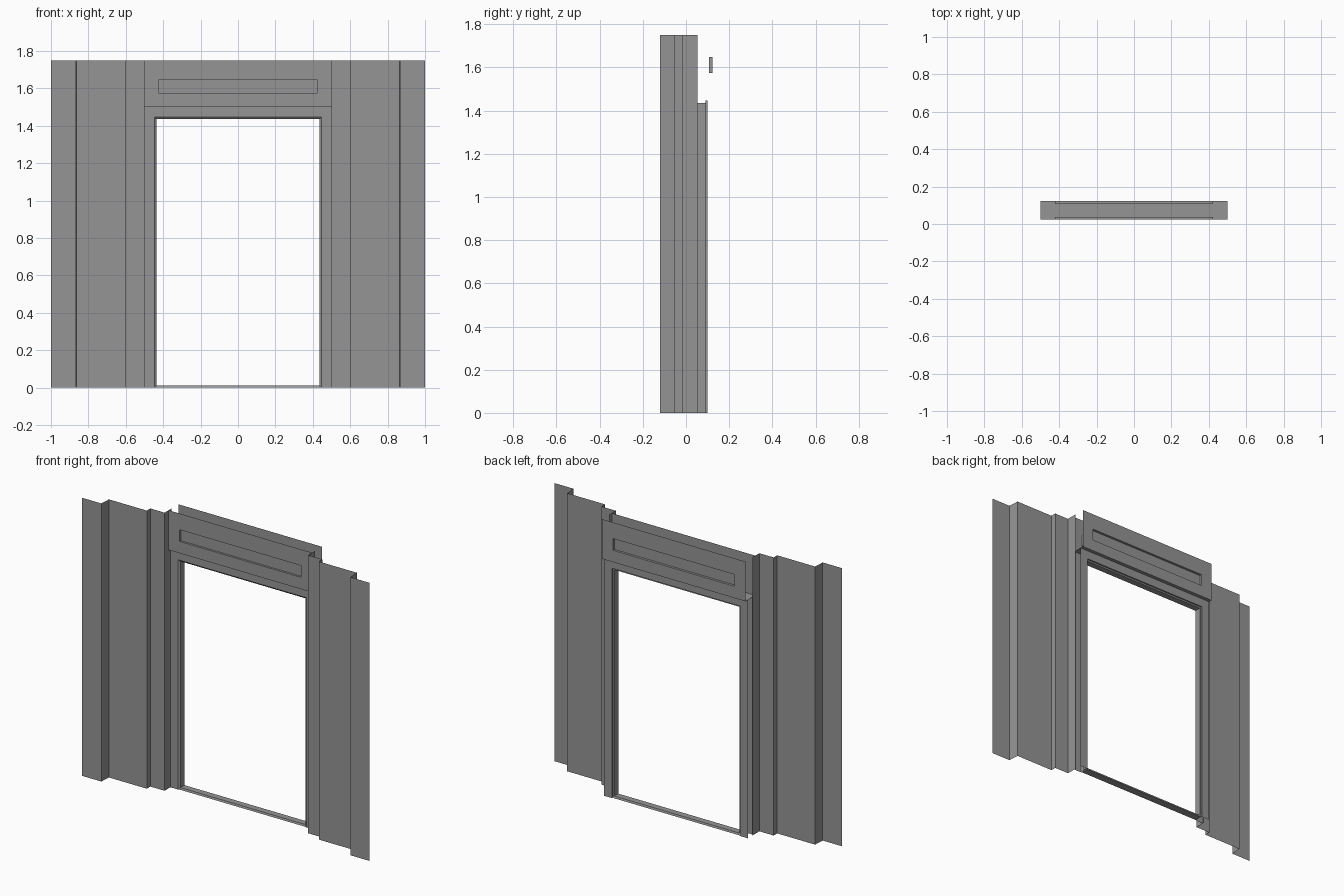
import bpy

if "Cube" in bpy.data.objects:
    bpy.data.objects.remove(bpy.data.objects["Cube"])

H = 1.75  # overall height
grey = bpy.data.materials.new("dark_grey")
grey.diffuse_color = (0.3, 0.3, 0.3, 1)
grey.use_nodes = True
grey.node_tree.nodes["Principled BSDF"].inputs["Base Color"].default_value = grey.diffuse_color


def add(name, verts, faces):
    me = bpy.data.meshes.new(name)
    me.from_pydata(verts, [], faces)
    me.materials.append(grey)
    me.update()
    ob = bpy.data.objects.new(name, me)
    bpy.context.collection.objects.link(ob)
    return ob


def make(name, rows):
    """Sheet skinned between successive point rows of equal length."""
    n = len(rows[0])
    verts = [p for r in rows for p in r]
    faces = [(i * n + j, i * n + j + 1, (i + 1) * n + j + 1, (i + 1) * n + j)
             for i in range(len(rows) - 1) for j in range(n - 1)]
    return add(name, verts, faces)


def rect(hw, z0, z1, y):
    """Closed rectangle row, first point repeated."""
    return [(-hw, y, z0), (hw, y, z0), (hw, y, z1), (-hw, y, z1), (-hw, y, z0)]


def arch(hw, top, y):
    """Three-sided door outline, open at the floor."""
    return [(-hw, y, 0), (-hw, y, top), (hw, y, top), (hw, y, 0)]


# Stepped side walls: thin folded sheets, mirrored left and right
steps = [(1.0, -0.121), (0.867, -0.121), (0.863, -0.051), (0.599, -0.051),
         (0.599, -0.016), (0.5, -0.016), (0.5, 0.054)]
for side, name in ((-1, "wall_left"), (1, "wall_right")):
    make(name, [[(side * x, y, z) for x, y in steps] for z in (0, H)])

# Door frame: profile carried around the opening, chamfered front, rebated back
profile = [(0.5, 1.5, 0.042), (0.447, 1.446, 0.042), (0.436, 1.436, 0.05),
           (0.436, 1.436, 0.09), (0.446, 1.446, 0.09),
           (0.446, 1.446, 0.099), (0.5, 1.5, 0.099)]
make("door_frame", [arch(*p) for p in profile])

# Threshold strip
T = 0.012
make("threshold", [[(x, 0.046, 0), (x, 0.05, T), (x, 0.09, T),
                    (x, 0.094, 0), (x, 0.046, 0)] for x in (-0.44, 0.44)])

# Header panels front and back, each with a long recess
for name, y, d in (("header_front", 0.024, 0.013), ("header_back", 0.122, -0.015)):
    make(name, [rect(0.5, 1.5, H, y), rect(0.423, 1.574, 1.648, y),
                rect(0.423, 1.574, 1.648, y + d)])
    add(name + "_recess", rect(0.423, 1.574, 1.648, y + d)[:4], [(0, 1, 2, 3)])

# Underside of the header
make("header_soffit", [[(-0.5, y, 1.5), (0.5, y, 1.5)] for y in (0.024, 0.122)])
